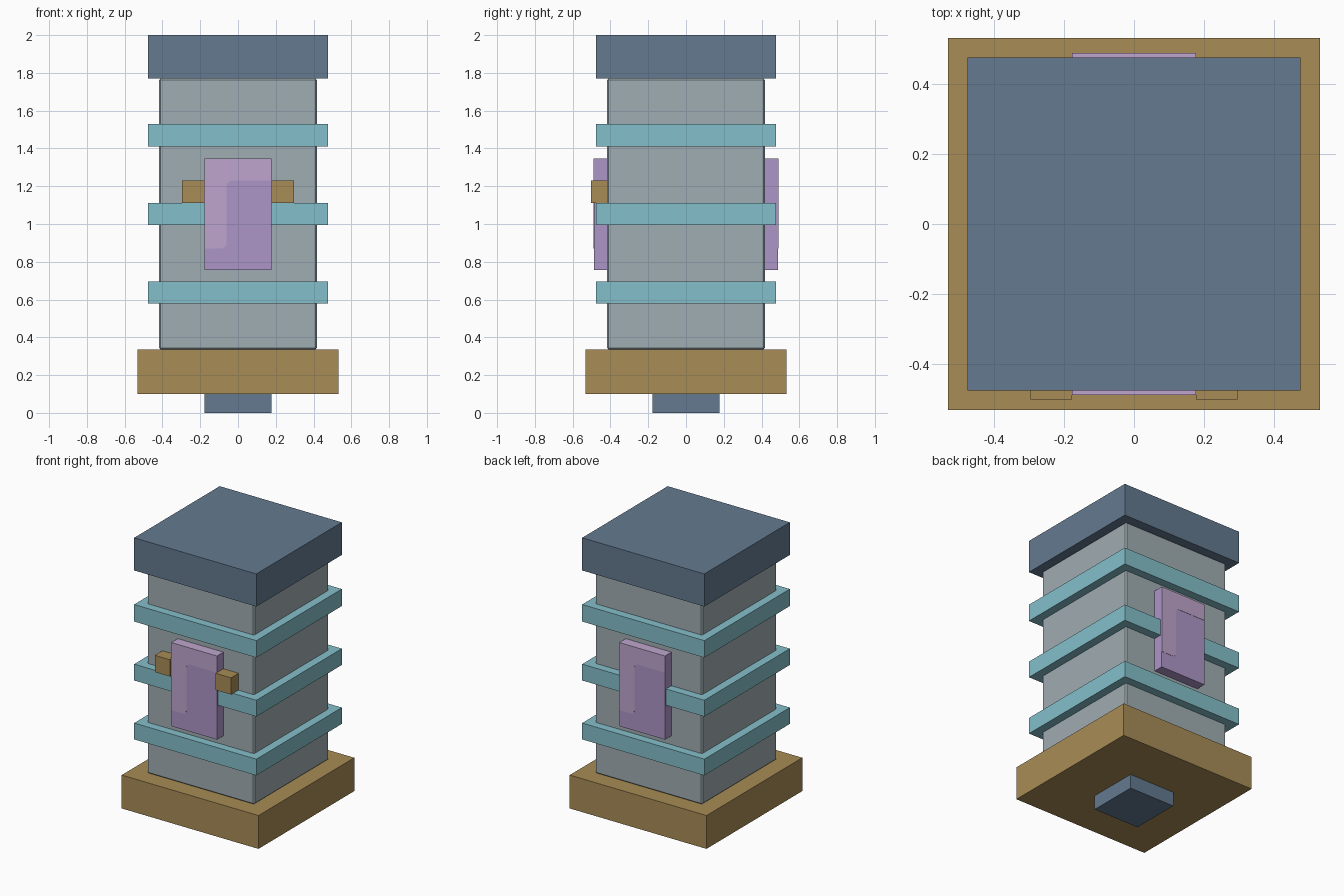
import bpy, bmesh, math
from mathutils import Matrix

cube = bpy.data.objects.get("Cube")
if cube:
    bpy.data.objects.remove(cube, do_unlink=True)


def material(name, code):
    """Flat colour from an sRGB hex code, stored as linear values."""
    rgb = []
    for i in range(3):
        c = int(code[2 * i:2 * i + 2], 16) / 255
        rgb.append(c / 12.92 if c <= 0.04045 else ((c + 0.055) / 1.055) ** 2.4)
    mat = bpy.data.materials.new(name)
    mat.use_nodes = True
    mat.diffuse_color = (*rgb, 1)
    bsdf = mat.node_tree.nodes["Principled BSDF"]
    bsdf.inputs["Base Color"].default_value = (*rgb, 1)
    return mat


slate = material("slate blue", "647A90")
gold = material("dull gold", "A88C56")
teal = material("pale teal", "84BFCA")
stone = material("stone grey", "A0ADB2")
purple = material("lavender", "AE96C8")
pink = material("light pink lavender", "BFA5CD")


def finish(name, bm, *mats):
    bmesh.ops.recalc_face_normals(bm, faces=bm.faces)
    mesh = bpy.data.meshes.new(name)
    bm.to_mesh(mesh)
    bm.free()
    for m in mats:
        mesh.materials.append(m)
    obj = bpy.data.objects.new(name, mesh)
    bpy.context.collection.objects.link(obj)
    return obj


def box(name, x, y, z, *mats):
    """Box between the (low, high) limits on each axis."""
    bm = bmesh.new()
    bmesh.ops.create_cube(bm, size=1)
    for v in bm.verts:
        v.co = [lim[0] if c < 0 else lim[1] for c, lim in zip(v.co, (x, y, z))]
    return finish(name, bm, *mats)


def block(name, half, z, mat):
    return box(name, (-half, half), (-half, half), z, mat)


# Stacked square blocks
block("foot", 0.178, (0, 0.1), slate)
block("base", 0.533, (0.1, 0.335), gold)
body = block("body", 0.417, (0.335, 1.77), stone)
block("cap", 0.476, (1.77, 2), slate)

# Fine chamfer on the body's corners
bevel = body.modifiers.new("chamfer", "BEVEL")
bevel.width = 0.008
bevel.segments = 1

# Rings around the body
for name, z in (("lower", (0.58, 0.695)), ("middle", (0.995, 1.11)), ("upper", (1.41, 1.53))):
    block(name + "_ring", 0.476, z, teal)


def pink_inlay(name, turn):
    """Thin angled plate along the panel's top and one side."""
    bm = bmesh.new()
    outline = [(-0.178, 0.87), (-0.06, 0.87), (-0.06, 1.23),
               (0.178, 1.23), (0.178, 1.347), (-0.178, 1.347)]
    verts = [bm.verts.new((x, -0.486, z)) for x, z in outline]
    bm.faces.new(verts)
    bmesh.ops.bevel(bm, geom=verts[1:3], offset=0.03, segments=4,
                    profile=0.5, affect="VERTICES")
    ext = bmesh.ops.extrude_face_region(bm, geom=bm.faces[:])
    moved = [g for g in ext["geom"] if isinstance(g, bmesh.types.BMVert)]
    bmesh.ops.translate(bm, verts=moved, vec=(0, -0.003, 0))
    bmesh.ops.rotate(bm, verts=bm.verts, matrix=Matrix.Rotation(turn, 3, "Z"))
    finish(name, bm, pink)


# Raised panels on front and back, with a lighter top face
for side, y, turn in (("front", (-0.487, -0.41), 0), ("back", (0.41, 0.487), math.pi)):
    panel = box(side + "_panel", (-0.178, 0.178), y, (0.757, 1.347), purple, pink)
    for f in panel.data.polygons:
        f.material_index = 1 if f.normal.z > 0.5 else 0
    pink_inlay(side + "_panel_inlay", turn)

# Tabs beside the front panel
for name, x in (("right_tab", (-0.297, -0.178)), ("left_tab", (0.178, 0.297))):
    box(name, x, (-0.502, -0.41), (1.112, 1.23), gold)
